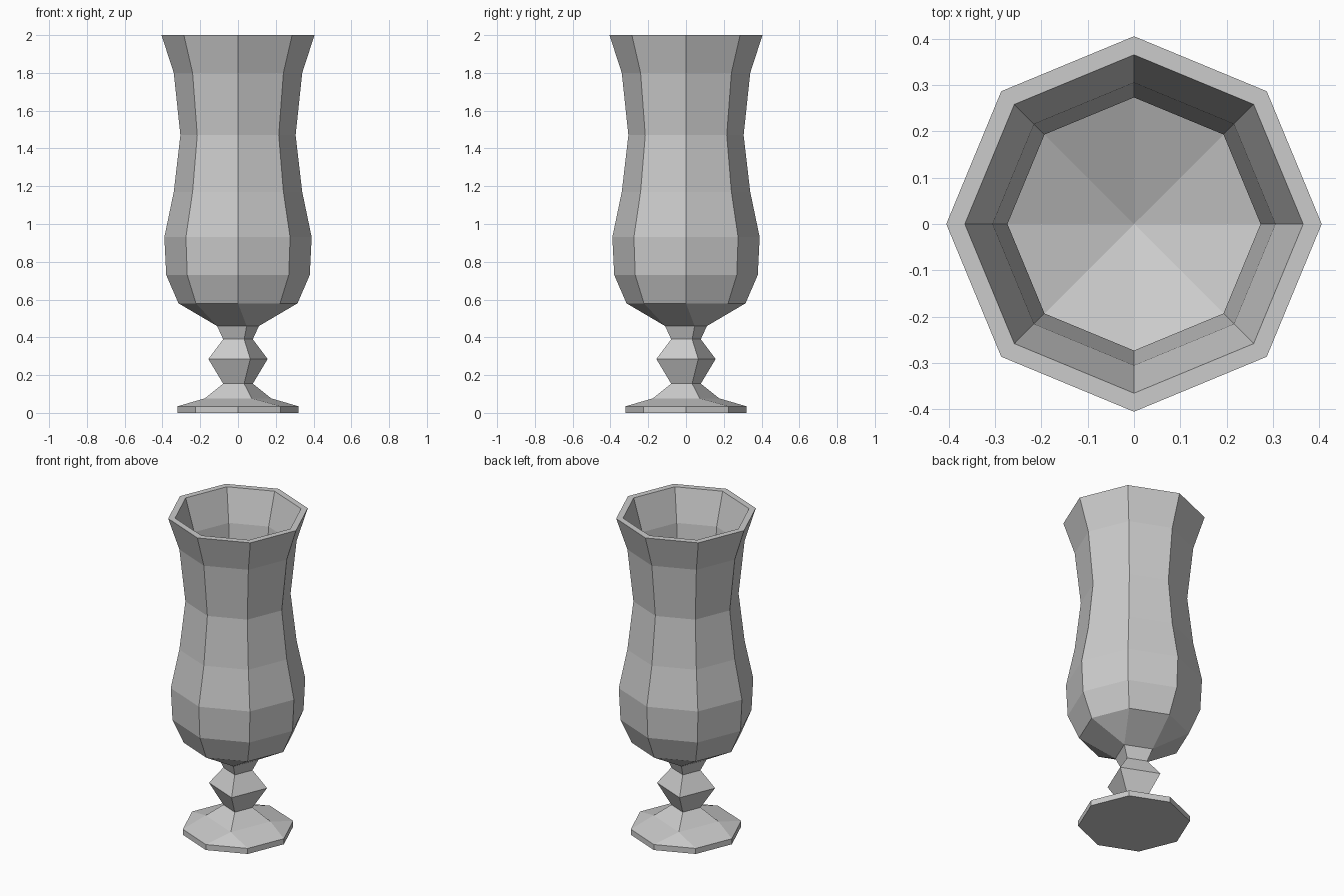
import bpy, bmesh
from math import cos, sin, pi

cube = bpy.data.objects.get("Cube")
if cube:
    bpy.data.objects.remove(cube)

glass = bpy.data.materials.new("grey glass")
glass.use_nodes = True
grey = (0.6, 0.6, 0.6, 1)
glass.diffuse_color = grey
glass.node_tree.nodes["Principled BSDF"].inputs["Base Color"].default_value = grey

TWIST = pi / 8  # the square stem is turned to face the octagon's sides


def ring(bm, sides, radius, z, turn=0.0):
    angles = [turn + 2 * pi * i / sides for i in range(sides)]
    return [bm.verts.new((radius * cos(a), radius * sin(a), z)) for a in angles]


def octagon(bm, r, z):
    return ring(bm, 8, r, z)


def square(bm, r, z):
    return ring(bm, 4, r, z, TWIST)


def bridge(bm, a, b):
    n = len(a)
    for i in range(n):
        j = (i + 1) % n
        bm.faces.new((a[i], a[j], b[j], b[i]))


def bridge_square_to_octagon(bm, sq, octo):
    # each square corner meets one octagon side, each square side the next
    for i in range(4):
        p, q, r = (octo[(2 * i + k) % 8] for k in range(3))
        bm.faces.new((sq[i], p, q))
        bm.faces.new((sq[i], q, r, sq[(i + 1) % 4]))


def finish(bm, name):
    bmesh.ops.recalc_face_normals(bm, faces=bm.faces)
    mesh = bpy.data.meshes.new(name)
    bm.to_mesh(mesh)
    bm.free()
    mesh.materials.append(glass)
    obj = bpy.data.objects.new(name, mesh)
    bpy.context.collection.objects.link(obj)


# Whole glass as one continuous skin, from foot to inner bowl
bm = bmesh.new()

# Foot: octagonal disc rising to the square stem
base = octagon(bm, 0.32, 0)
bm.faces.new(base)
foot_rim = octagon(bm, 0.32, 0.035)
bridge(bm, base, foot_rim)

# Stem: square rings with a knop in the middle
stem_profile = [(0.19, 0.077), (0.085, 0.155), (0.17, 0.285), (0.085, 0.39), (0.12, 0.46)]
stem = [square(bm, r, z) for r, z in stem_profile]
bridge_square_to_octagon(bm, stem[0], foot_rim)
for a, b in zip(stem, stem[1:]):
    bridge(bm, a, b)

# Bowl: outer wall, rim and inner wall
bowl_profile = [(0.315, 0.58), (0.38, 0.73), (0.39, 0.93), (0.34, 1.17),
                (0.305, 1.47), (0.34, 1.8), (0.405, 2.0),
                (0.365, 2.0), (0.305, 1.8), (0.273, 1.47), (0.305, 1.17),
                (0.352, 0.93), (0.345, 0.74), (0.285, 0.61)]
bowl = [octagon(bm, r, z) for r, z in bowl_profile]
bridge_square_to_octagon(bm, stem[-1], bowl[0])
for a, b in zip(bowl, bowl[1:]):
    bridge(bm, a, b)

# Inner floor: shallow fan to a centre point
centre = bm.verts.new((0, 0, 0.49))
floor = bowl[-1]
for i in range(8):
    bm.faces.new((floor[i], floor[(i + 1) % 8], centre))

finish(bm, "hurricane_glass")
